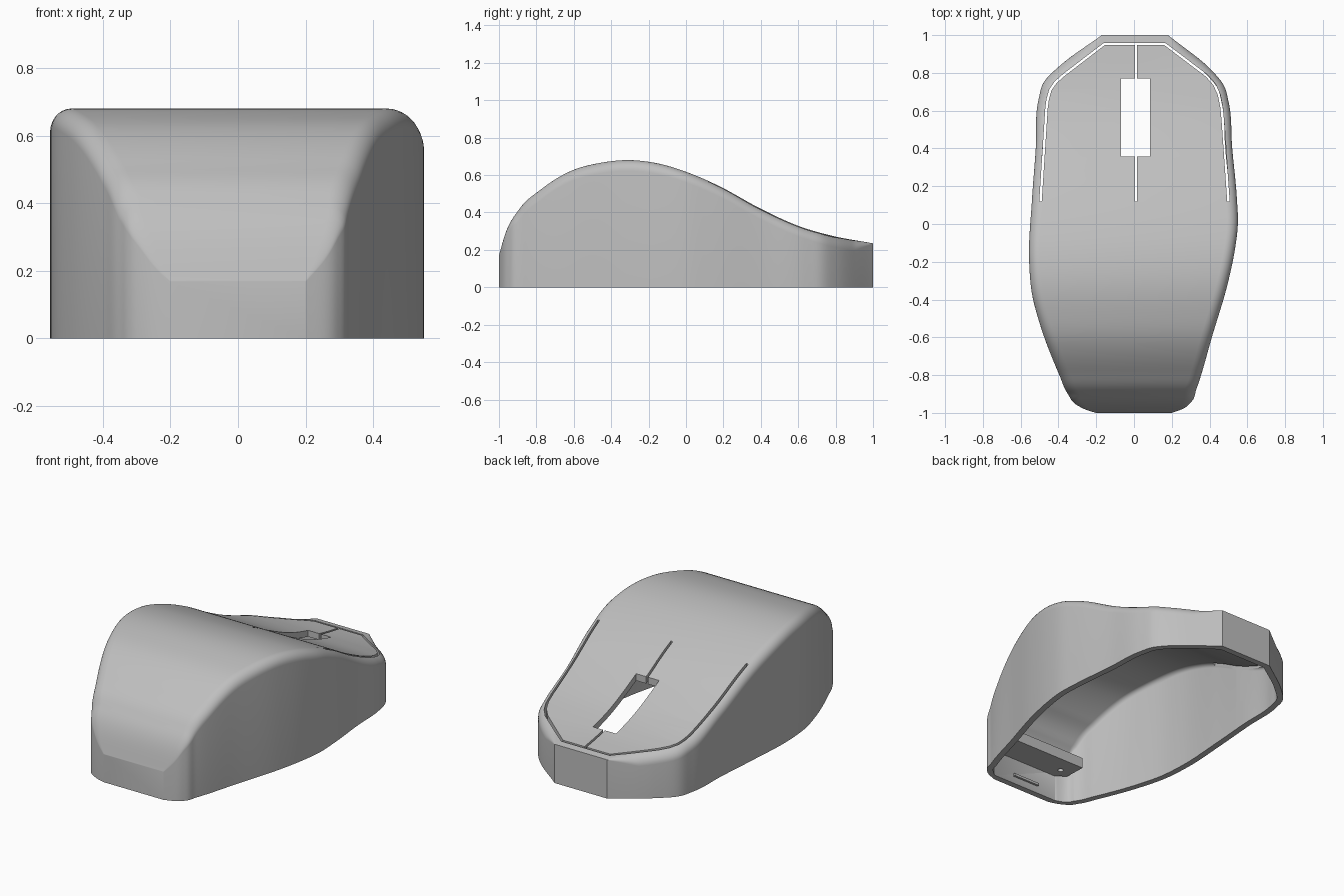
import bpy, bmesh, math
from mathutils import Vector

if "Cube" in bpy.data.objects:
    bpy.data.objects.remove(bpy.data.objects["Cube"])

grey = bpy.data.materials.new("plain_grey")
grey.use_nodes = True
grey.diffuse_color = (0.52, 0.52, 0.52, 1)
grey.node_tree.nodes["Principled BSDF"].inputs["Base Color"].default_value = grey.diffuse_color

WALL = 0.037
# Side profile (y, z) and the two plan outlines (y, x)
TOP = [(-1, .17), (-.97, .275), (-.89, .42), (-.78, .52), (-.62, .62), (-.46, .665),
       (-.31, .68), (-.14, .66), (.02, .61), (.18, .54), (.39, .425), (.61, .325),
       (.77, .278), (1, .235)]
LEFT = [(-1, .2), (-.99, .235), (-.96, .3), (-.9, .35), (-.8, .395), (-.54, .495),
        (-.37, .54), (-.2, .555), (.13, .54), (.4, .52), (.66, .505), (.755, .475),
        (.84, .39), (1, .17)]
RIGHT = [(-1, .2), (-.98, .255), (-.94, .305), (-.875, .33), (-.59, .415), (-.32, .495),
         (-.13, .535), (0, .55), (.13, .545), (.4, .52), (.65, .5), (.735, .475),
         (.81, .415), (1, .18)]


def curve(pts, y):
    """Smooth value and slope of a point list at y."""
    d = [(b[1] - a[1]) / (b[0] - a[0]) for a, b in zip(pts, pts[1:])]
    h = [b[0] - a[0] for a, b in zip(pts, pts[1:])]
    m = [d[0]] + [(h[i] * d[i + 1] + h[i + 1] * d[i]) / (h[i] + h[i + 1])
                  for i in range(len(d) - 1)] + [d[-1]]
    i = max(k for k in range(len(d)) if k == 0 or pts[k][0] <= y)
    t, a, b = (y - pts[i][0]) / h[i], pts[i][1], pts[i + 1][1]
    value = (a * (1 + 2 * t) * (1 - t) ** 2 + b * t * t * (3 - 2 * t)
             + h[i] * (m[i] * t * (1 - t) ** 2 - m[i + 1] * t * t * (1 - t)))
    slope = (6 * t * (1 - t) * (b - a) / h[i]
             + m[i] * (1 - t) * (1 - 3 * t) + m[i + 1] * t * (3 * t - 2))
    return value, slope


def finish(bm, name):
    bmesh.ops.recalc_face_normals(bm, faces=bm.faces)
    mesh = bpy.data.meshes.new(name)
    bm.to_mesh(mesh)
    bm.free()
    mesh.materials.append(grey)
    obj = bpy.data.objects.new(name, mesh)
    bpy.context.collection.objects.link(obj)
    return obj


def loft(name, inset, base, rows=110, steps=7):
    """Solid of cross-sections along y, moved inward by inset."""
    bm = bmesh.new()
    loops = []
    for i in range(rows + 1):
        y = -(1 - inset) * math.cos(math.pi * i / rows)
        z, s = curve(TOP, y)
        z -= inset * min(math.sqrt(1 + s * s), 3.5)
        r = (0.055 - inset * 0.8) * min(1, (1 - inset - abs(y)) / 0.1) + 0.002
        sides = []
        for outline, sign in ((LEFT, -1), (RIGHT, 1)):
            x, slope = curve(outline, y)
            k = min(math.sqrt(1 + slope * slope), 2)
            pts = [(sign * (x - inset * k), base)]
            for j in range(steps + 1):
                a = math.pi / 2 * j / steps
                pts.append((sign * (x - (inset + r * (1 - math.cos(a))) * k),
                            z - r + r * math.sin(a)))
            sides.append(pts)
        section = sides[0] + sides[1][::-1]
        loops.append([bm.verts.new((px, y, pz)) for px, pz in section])
    n = len(loops[0])
    for a, b in zip(loops, loops[1:]):
        for j in range(n):
            bm.faces.new((a[j], a[(j + 1) % n], b[(j + 1) % n], b[j]))
    bm.faces.new(loops[0])
    bm.faces.new(loops[-1])
    return finish(bm, name)


def prism(name, pts, z0, z1):
    bm = bmesh.new()
    face = bm.faces.new([bm.verts.new((x, y, z0)) for x, y in pts])
    top = bmesh.ops.extrude_face_region(bm, geom=[face])["geom"]
    bmesh.ops.translate(bm, vec=(0, 0, z1 - z0),
                        verts=[v for v in top if isinstance(v, bmesh.types.BMVert)])
    return finish(bm, name)


def box(name, x0, x1, y0, y1, z0, z1):
    return prism(name, [(x0, y0), (x1, y0), (x1, y1), (x0, y1)], z0, z1)


def ribbon(name, path, width, z0, z1):
    """Thin strip of constant width that follows a plan path."""
    path = [Vector(p) for p in path]
    one, two = [], []
    for i, p in enumerate(path):
        a = (p - path[max(i - 1, 0)]).normalized()
        b = (path[min(i + 1, len(path) - 1)] - p).normalized()
        t = (a + b).normalized()
        side = Vector((-t.y, t.x)) * width / 2
        one.append(p + side)
        two.append(p - side)
    return prism(name, one + two[::-1], z0, z1)


def cut(obj, cutter):
    mod = obj.modifiers.new("cut", "BOOLEAN")
    mod.operation, mod.solver, mod.object = "DIFFERENCE", "EXACT", cutter
    bpy.context.view_layer.objects.active = obj
    bpy.ops.object.modifier_apply(modifier=mod.name)
    bpy.data.objects.remove(cutter)


# Hollow shell, open underneath
shell = loft("shell", 0, 0)
cut(shell, loft("cavity", WALL, -0.1))

# Wheel opening and the gaps around the two buttons
cut(shell, box("wheel_opening", -.07, .084, .357, .77, .1, 1))
cut(shell, ribbon("button_gap", [
    (-.495, .12), (-.463, .615), (-.457, .66), (-.443, .71), (-.415, .75), (-.37, .79),
    (-.157, .953), (.163, .953), (.385, .785), (.425, .74), (.45, .685), (.463, .62),
    (.47, .55), (.5, .12)], .013, .16, 1))
cut(shell, box("centre_gap", .004, .017, .12, .951, .15, 1))

# Screw shelf inside the rounded end, with two holes
shelf = prism("screw_shelf", [(-.28, -.79), (.28, -.79), (.275, -.92), (.2, -.975),
                              (-.2, -.975), (-.275, -.92)], .16, .225)
for x in (-.2, .2):
    ring = [(x + .016 * math.cos(k * math.pi / 8), -.89 + .016 * math.sin(k * math.pi / 8))
            for k in range(16)]
    cut(shelf, prism("screw_hole", ring, .1, .3))

# Small catch on the inner wall
catch = box("wall_catch", -.09, .09, -.975, -.95, .045, .06)

# Smooth curves with sharp edges kept
for obj in (shell, shelf, catch):
    bpy.ops.object.select_all(action="DESELECT")
    obj.select_set(True)
    bpy.context.view_layer.objects.active = obj
    bpy.ops.object.shade_smooth_by_angle(angle=math.radians(28))
